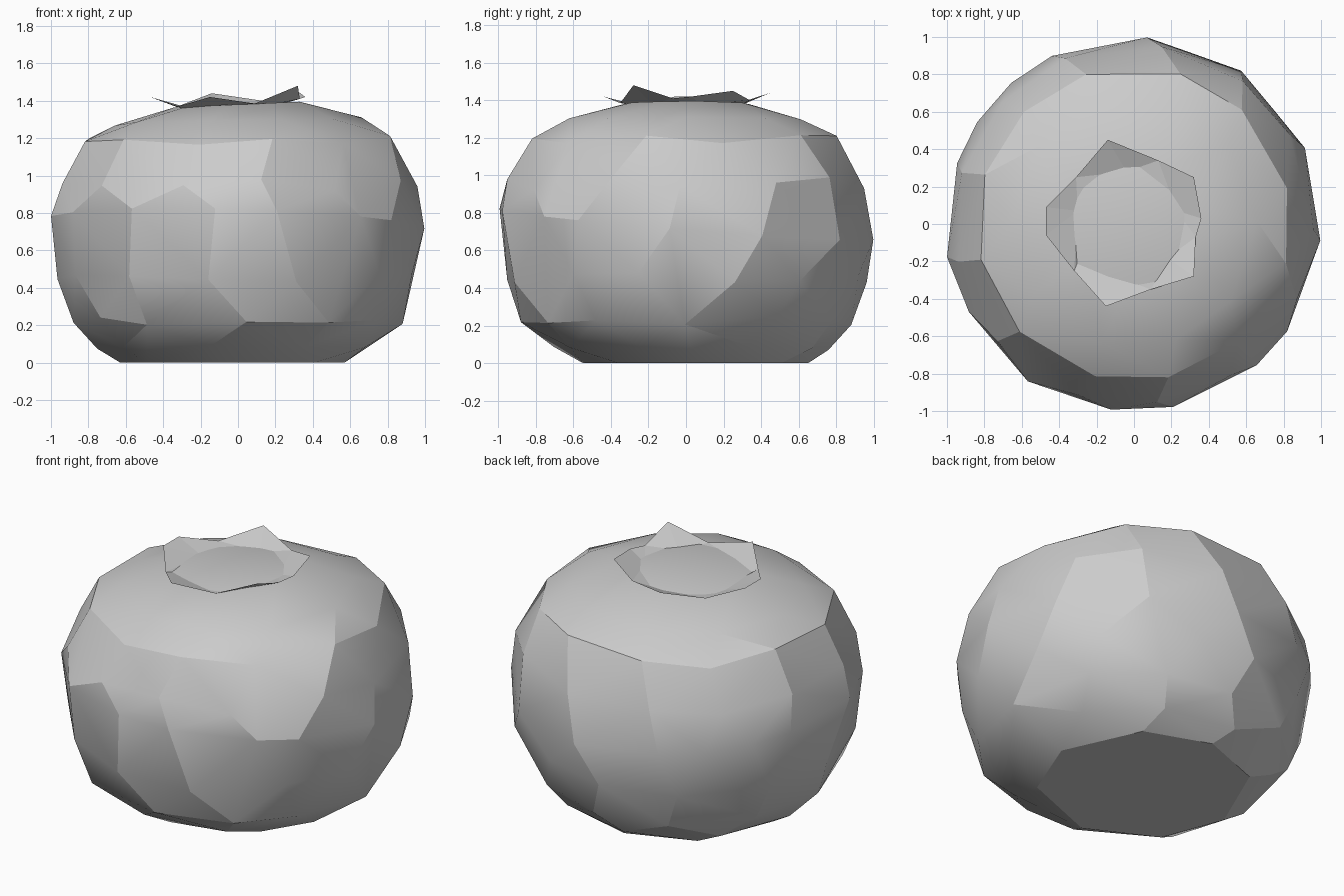
import bpy, bmesh, math, random

random.seed(11)
cube = bpy.data.objects.get("Cube")
if cube:
    bpy.data.objects.remove(cube)

grey = bpy.data.materials.new("plain_grey")
grey.use_nodes = True
grey.diffuse_color = (0.6, 0.6, 0.6, 1)
grey.node_tree.nodes["Principled BSDF"].inputs["Base Color"].default_value = (0.6, 0.6, 0.6, 1)


def add_object(name, bm):
    bmesh.ops.recalc_face_normals(bm, faces=bm.faces[:])
    mesh = bpy.data.meshes.new(name)
    bm.to_mesh(mesh)
    bm.free()
    mesh.materials.append(grey)
    obj = bpy.data.objects.new(name, mesh)
    bpy.context.collection.objects.link(obj)
    return obj


def tilt(x, height):
    # The top of the fruit rises slightly towards its left
    return 0.045 * x * max(0, (height - 1.1) / 0.28)


bm = bmesh.new()

# Widest ring of the body, at uneven angles, a little higher in front
for degrees in (-5, 24, 55, 86, 116, 131, 147, 161, 190, 208, 236, 263, 282, 311, 325):
    a = math.radians(degrees)
    radius = 1.015 if degrees in (190, 236) else 1.0
    bm.verts.new((radius * math.cos(a), radius * math.sin(a),
                  0.74 - 0.08 * math.sin(a) - 0.03 * math.cos(a)))

# Other rings: radius, height, sides, height variation
rings = [(0.60, 0, 8, 0), (0.74, 0.08, 9, 0.01), (0.88, 0.22, 12, 0.03),
         (0.965, 0.45, 13, 0.04), (0.96, 0.95, 13, 0.04), (0.84, 1.18, 12, 0.03),
         (0.66, 1.295, 10, 0.01), (0.34, 1.38, 9, 0)]
for level, (radius, height, sides, wobble) in enumerate(rings):
    base_shift = max(0, 1 - height / 0.15)
    for i in range(sides):
        a = math.tau * (i + 0.5 * (level % 2) + random.uniform(-0.12, 0.12)) / sides
        x = radius * math.cos(a) - 0.03 * base_shift
        y = radius * math.sin(a) + 0.05 * base_shift
        bm.verts.new((x, y, height + tilt(x, height) + random.uniform(-wobble, wobble)))

# Fruit body: hull around the rings
bmesh.ops.convex_hull(bm, input=bm.verts[:])
loose = [v for v in bm.verts if not v.link_faces]
bmesh.ops.delete(bm, geom=loose, context="VERTS")
bmesh.ops.dissolve_limit(bm, angle_limit=0.01, verts=bm.verts[:], edges=bm.edges[:])
body = add_object("fruit_body", bm)
bpy.context.view_layer.objects.active = body
body.select_set(True)
bpy.ops.object.shade_smooth_by_angle(angle=math.radians(19))
body.select_set(False)

# Crown: pointed rim flaring out from a five-sided base on top of the body
rim = [(-0.47, 0.09, 1.42), (-0.47, -0.06, 1.42), (-0.32, -0.25, 1.37),
       (-0.15, -0.44, 1.42), (0.09, -0.35, 1.385), (0.32, -0.28, 1.48),
       (0.33, -0.07, 1.41), (0.36, 0.03, 1.42), (0.32, 0.25, 1.45),
       (0.13, 0.34, 1.40), (-0.14, 0.45, 1.44), (-0.31, 0.25, 1.375)]
base = [(-0.30, 0.07), (-0.30, -0.20), (0.18, -0.18), (0.23, 0.07), (-0.04, 0.28)]
nearest = [0, 0, 1, 1, 2, 2, 3, 3, 3, 4, 4, 0]
bm = bmesh.new()
top = [bm.verts.new(p) for p in rim]
bottom = [bm.verts.new((x, y, 1.37 + tilt(x, 1.38))) for x, y in base]
for i, k in enumerate(nearest):
    j = (i + 1) % len(rim)
    bm.faces.new((bottom[k], top[i], top[j]))
    if nearest[j] != k:
        bm.faces.new((bottom[k], top[j], bottom[nearest[j]]))
add_object("crown", bm)
